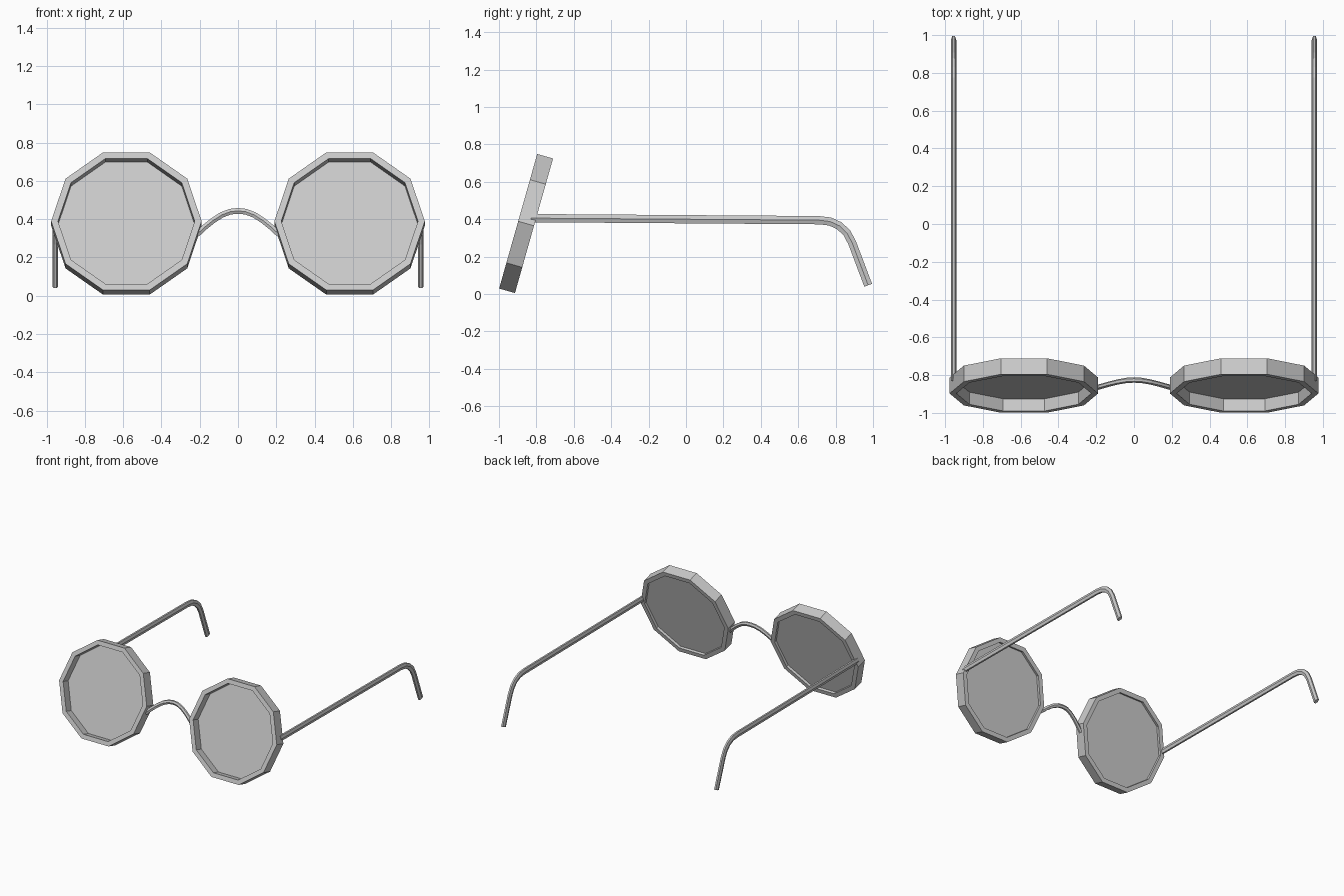
import bpy, bmesh, math
from mathutils import Vector, Matrix

if "Cube" in bpy.data.objects:
    bpy.data.objects.remove(bpy.data.objects["Cube"])

TILT = math.radians(-15.8)
CENTRE_X, CENTRE_Y, CENTRE_Z = 0.583, -0.855, 0.377
SIDES, R_OUT, R_IN, DEPTH = 10, 0.393, 0.357, 0.088


def finish(bm, name):
    bmesh.ops.recalc_face_normals(bm, faces=bm.faces[:])
    me = bpy.data.meshes.new(name)
    bm.to_mesh(me)
    bm.free()
    ob = bpy.data.objects.new(name, me)
    bpy.context.collection.objects.link(ob)
    return ob


def ring(bm, r, y):
    return [bm.verts.new((r * math.cos(2 * math.pi * i / SIDES), y,
                          r * math.sin(2 * math.pi * i / SIDES))) for i in range(SIDES)]


def bridge_loops(bm, a, b):
    n = len(a)
    for i in range(n):
        j = (i + 1) % n
        bm.faces.new((a[i], a[j], b[j], b[i]))


def sweep(name, path, side, wide, tall):
    """Six-sided bar along a path; side is the constant cross axis."""
    bm = bmesh.new()
    pts = [Vector(p) for p in path]
    side = Vector(side)
    loops = []
    for k, p in enumerate(pts):
        t = (pts[min(k + 1, len(pts) - 1)] - pts[max(k - 1, 0)]).normalized()
        up = t.cross(side).normalized()
        loops.append([bm.verts.new(p + side * wide * math.cos(a) + up * tall * math.sin(a) / 0.866)
                      for a in (math.pi * i / 3 for i in range(6))])
    for a, b in zip(loops, loops[1:]):
        bridge_loops(bm, a, b)
    bm.faces.new(loops[0])
    bm.faces.new(loops[-1])
    return finish(bm, name)


for s, label in ((-1, "left"), (1, "right")):
    place = Matrix.Translation((s * CENTRE_X, CENTRE_Y, CENTRE_Z)) @ Matrix.Rotation(TILT, 4, 'X')

    # Ten-sided rim
    bm = bmesh.new()
    h = DEPTH / 2
    loops = [ring(bm, r, y) for r, y in ((R_OUT, -h), (R_OUT, h), (R_IN, h), (R_IN, -h))]
    for k in range(4):
        bridge_loops(bm, loops[k], loops[(k + 1) % 4])
    bm.transform(place)
    finish(bm, label + "_rim")

    # Flat lens set towards the back of the rim
    bm = bmesh.new()
    bm.faces.new(ring(bm, R_IN, -h + 0.067))
    bm.transform(place)
    finish(bm, label + "_lens")

    # Temple arm with ear hook
    arm = [(-0.83, 0.406), (0.71, 0.395), (0.77, 0.388), (0.82, 0.365),
           (0.86, 0.327), (0.888, 0.275), (0.974, 0.047)]
    sweep(label + "_temple", [(s * 0.955, y, z) for y, z in arm], (1, 0, 0), 0.014, 0.022)

# Arched nose bridge
half = [(0.215, -0.870, 0.320), (0.175, -0.860, 0.357), (0.13, -0.847, 0.393),
        (0.085, -0.836, 0.422), (0.04, -0.828, 0.439)]
arch = [(-x, y, z) for x, y, z in half] + [(0, -0.826, 0.443)] + half[::-1]
sweep("nose_bridge", arch, (0, 1, 0), 0.014, 0.015)
